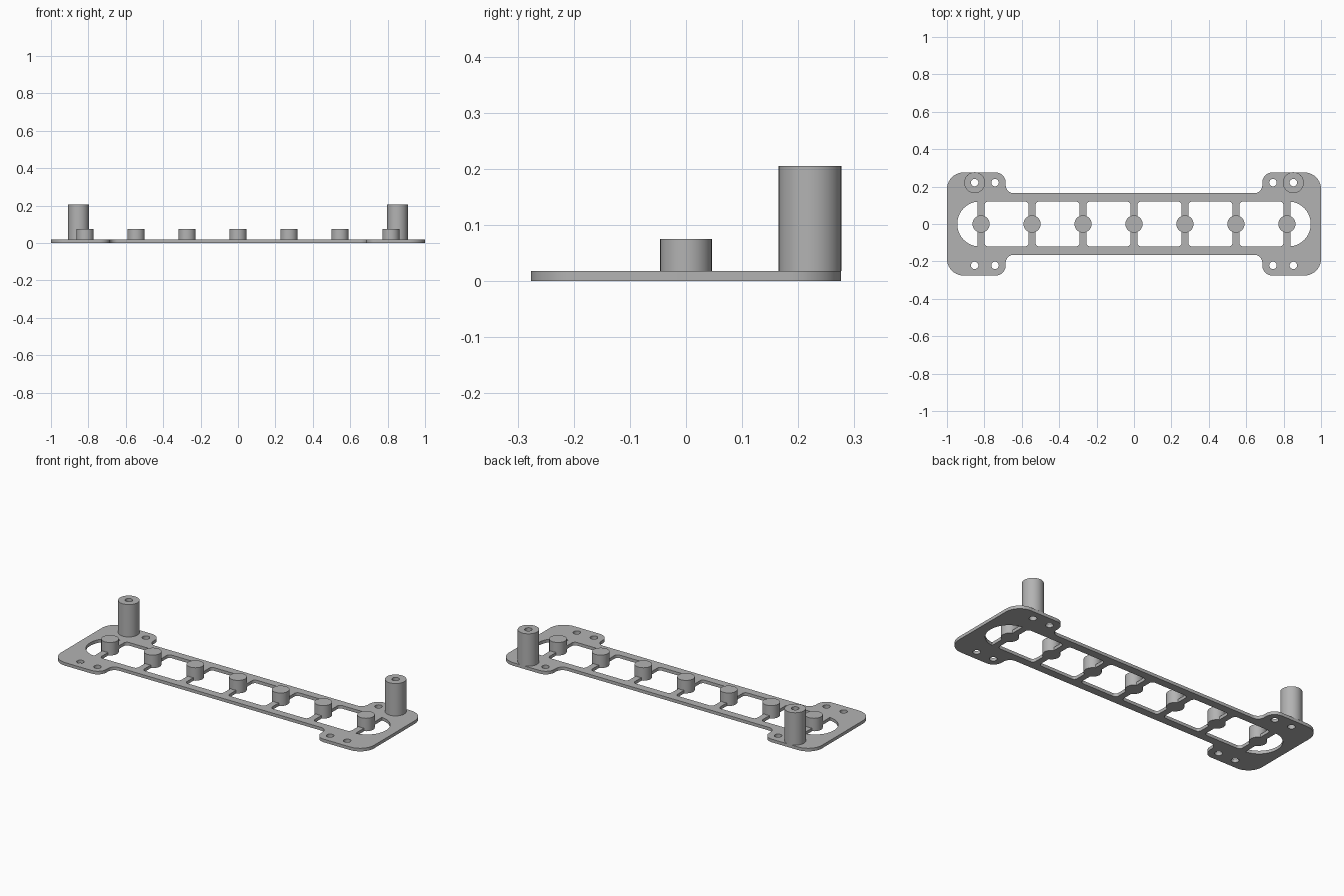
import bpy, bmesh, math
from mathutils import Vector

cube = bpy.data.objects.get("Cube")
if cube:
    bpy.data.objects.remove(cube)

grey = bpy.data.materials.new("plain grey")
grey.use_nodes = True
COLOUR = (0.45, 0.45, 0.45, 1)
grey.diffuse_color = COLOUR
grey.node_tree.nodes["Principled BSDF"].inputs["Base Color"].default_value = COLOUR

THICK = 0.018
PEG_GAP, PEG_R, PEG_TOP = 0.2725, 0.046, 0.075
SPOKE = 0.018                      # half width of a cross bar
POST_X, POST_Y, POST_R, POST_TOP = 0.852, 0.221, 0.056, 0.205
HOLE_X, HOLE_R = 0.743, 0.02
RAIL_IN, RAIL_OUT = 0.12, 0.165


def arc(cx, cy, r, start=0, end=360, steps=40):
    """Points on an arc; a full turn leaves out the repeated last point."""
    count = steps if end - start == 360 else steps + 1
    angles = [math.radians(start + (end - start) * i / steps) for i in range(count)]
    return [(cx + r * math.cos(a), cy + r * math.sin(a)) for a in angles]


def rounded(corners, steps=10):
    """Closed outline from (x, y, radius) right-angled corners."""
    pts = []
    for i, (x, y, r) in enumerate(corners):
        p = Vector((x, y))
        a = (Vector(corners[i - 1][:2]) - p).normalized() * r
        b = (Vector(corners[(i + 1) % len(corners)][:2]) - p).normalized() * r
        for k in range(steps + 1):
            t = math.pi / 2 * k / steps
            pts.append(tuple(p + a * (1 - math.sin(t)) + b * (1 - math.cos(t))))
    return pts


def extrude(name, loops, z0, z1):
    """Solid between two heights; loops after the first are holes."""
    curve = bpy.data.curves.new(name + " outline", "CURVE")
    curve.dimensions, curve.fill_mode = "2D", "BOTH"
    curve.extrude = (z1 - z0) / 2
    for loop in loops:
        spline = curve.splines.new("POLY")
        spline.points.add(len(loop) - 1)
        for point, (x, y) in zip(spline.points, loop):
            point.co = (x, y, 0, 1)
        spline.use_cyclic_u = True
    helper = bpy.data.objects.new(name + " outline", curve)
    mesh = bpy.data.meshes.new_from_object(helper)
    bpy.data.objects.remove(helper)
    bpy.data.curves.remove(curve)

    bm = bmesh.new()
    bm.from_mesh(mesh)
    bmesh.ops.translate(bm, verts=bm.verts, vec=(0, 0, (z0 + z1) / 2))
    bmesh.ops.remove_doubles(bm, verts=bm.verts, dist=0.0001)
    bmesh.ops.recalc_face_normals(bm, faces=bm.faces)
    bm.to_mesh(mesh)
    bm.free()
    mesh.name = name
    mesh.materials.clear()
    mesh.materials.append(grey)
    obj = bpy.data.objects.new(name, mesh)
    bpy.context.collection.objects.link(obj)
    bpy.ops.object.select_all(action="DESELECT")
    obj.select_set(True)
    bpy.context.view_layer.objects.active = obj
    bpy.ops.object.shade_smooth_by_angle(angle=math.radians(30))
    return obj


# Base plate outline: one quarter, mirrored to the other three
quarter = [(1, 0.276, 0.09), (0.686, 0.276, 0.055), (0.686, RAIL_OUT, 0.042)]
half = quarter + [(-x, y, r) for x, y, r in reversed(quarter)]
loops = [rounded(half + [(x, -y, r) for x, y, r in reversed(half)])]

# Windows between the cross bars
for i in range(-3, 3):
    x0, x1 = i * PEG_GAP + SPOKE, (i + 1) * PEG_GAP - SPOKE
    loops.append(rounded([(x0, -RAIL_IN, 0.02), (x1, -RAIL_IN, 0.02),
                          (x1, RAIL_IN, 0.02), (x0, RAIL_IN, 0.02)]))

# Half-round end slots and screw holes
for side in (-1, 1):
    slot = arc(0.825, 0, RAIL_IN, -85, 85)
    loops.append([(side * x, y) for x, y in slot])
    for x in (POST_X, HOLE_X):
        for y in (-POST_Y, POST_Y):
            loops.append(arc(side * x, y, HOLE_R, steps=24))
extrude("base_plate", loops, 0, THICK)

# Row of solid pegs on the cross bars
for i in range(-3, 4):
    extrude(f"peg_{i + 4}", [arc(i * PEG_GAP, 0, PEG_R)], 0, PEG_TOP)

# Tall hollow posts at the back corners
for side, name in ((1, "left_post"), (-1, "right_post")):
    extrude(name, [arc(side * POST_X, POST_Y, POST_R),
                   arc(side * POST_X, POST_Y, HOLE_R, steps=24)], THICK, POST_TOP)
